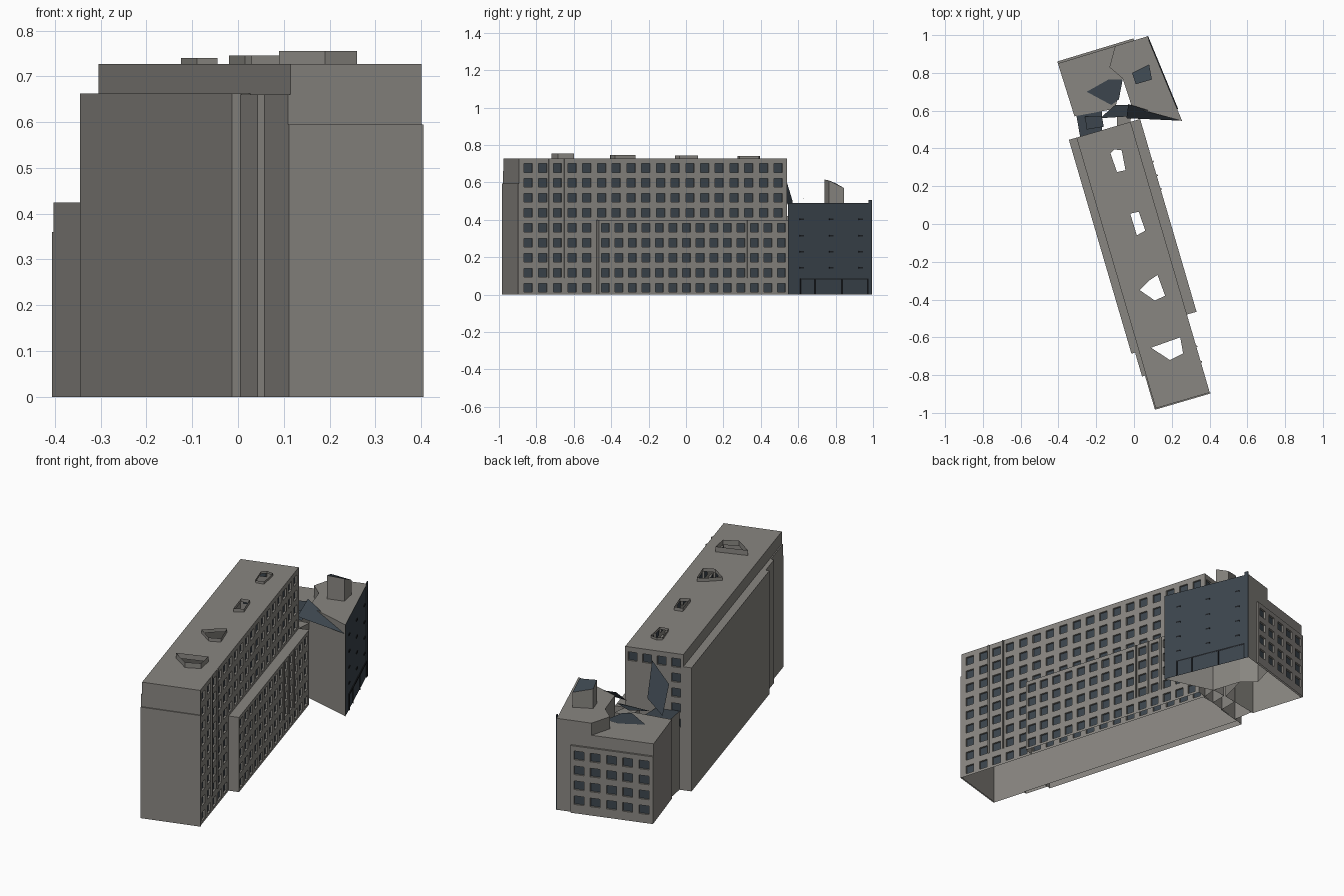
import bpy, bmesh
from mathutils import Vector

if "Cube" in bpy.data.objects:
    bpy.data.objects.remove(bpy.data.objects["Cube"])


def material(name, rgb):
    m = bpy.data.materials.new(name)
    m.use_nodes = True
    m.diffuse_color = (*rgb, 1)
    m.node_tree.nodes["Principled BSDF"].inputs["Base Color"].default_value = (*rgb, 1)
    return m


MATS = [material("warm grey concrete", (0.25, 0.24, 0.22)),
        material("dark slate glass", (0.045, 0.06, 0.075)),
        material("black trim", (0.012, 0.014, 0.017))]
GREY, DARK, BLACK = range(3)


def finish(name, bm):
    me = bpy.data.meshes.new(name)
    bm.to_mesh(me)
    bm.free()
    for m in MATS:
        me.materials.append(m)
    ob = bpy.data.objects.new(name, me)
    bpy.context.collection.objects.link(ob)
    return ob


def prism(name, pts, z0, z1, mat=GREY, top=GREY, skip=(), dark=(), cap=True):
    """Open-bottomed block on a counter-clockwise footprint; z1 may be per corner."""
    n = len(pts)
    zs = z1 if isinstance(z1, list) else [z1] * n
    bm = bmesh.new()
    lo = [bm.verts.new((p[0], p[1], z0)) for p in pts]
    hi = [bm.verts.new((p[0], p[1], z)) for p, z in zip(pts, zs)]
    for i in range(n):
        if i not in skip:
            j = (i + 1) % n
            f = bm.faces.new((lo[i], lo[j], hi[j], hi[i]))
            f.material_index = DARK if i in dark else mat
    if cap:
        bm.faces.new(hi).material_index = top
    return finish(name, bm)


def frame(a, b):
    """Unit direction along a wall, and its outward normal."""
    d = (Vector(b) - Vector(a)).normalized()
    return d, Vector((d.y, -d.x))


def facade(name, a, b, z1, cols, rows, w, h, depth=0.01, keep=lambda c, r: True):
    """Wall from a to b with a grid of recessed windows."""
    a, b = Vector(a), Vector(b)
    d, n = frame(a, b)
    us = [0] + [c + s * w / 2 for c in cols for s in (-1, 1)] + [(b - a).length]
    zs = [0] + [r + s * h / 2 for r in rows for s in (-1, 1)] + [z1]
    bm = bmesh.new()
    g = [[bm.verts.new((*(a + d * u), z)) for z in zs] for u in us]
    panes = []
    for i in range(len(us) - 1):
        for j in range(len(zs) - 1):
            f = bm.faces.new((g[i][j], g[i + 1][j], g[i + 1][j + 1], g[i][j + 1]))
            if i % 2 and j % 2 and keep(i // 2, j // 2):
                panes.append(f)
    for f in bmesh.ops.extrude_discrete_faces(bm, faces=panes)["faces"]:
        f.material_index = DARK
        bmesh.ops.translate(bm, verts=f.verts, vec=(-n.x * depth, -n.y * depth, 0))
    return finish(name, bm)


def plate(name, a, b, t0, t1, z0, z1, thick, mat=GREY):
    """Thin strip fixed to the wall from a to b."""
    d, n = frame(a, b)
    p, q = Vector(a) + d * t0, Vector(a) + d * t1
    return prism(name, [p + n * thick, q + n * thick, q, p], z0, z1, mat, mat)


def sheet(name, pts, mat=DARK):
    bm = bmesh.new()
    bm.faces.new([bm.verts.new(p) for p in pts]).material_index = mat
    return finish(name, bm)


# Long slab: u runs from the front end to the back, v from west to east
ORIGIN, ALONG, ACROSS = Vector((0.115, -0.976)), Vector((-0.281, 0.96)), Vector((0.96, 0.281))


def P(u, v):
    return ORIGIN + ALONG * u + ACROSS * v


def block(name, u0, u1, v0, v1, z1, **kw):
    return prism(name, [P(u0, v0), P(u0, v1), P(u1, v1), P(u1, v0)], 0, z1, **kw)


L, W, H = 1.493, 0.298, 0.727
ROWS = [0.037 + 0.08 * i for i in range(9)]
block("slab_walls", 0, L, 0, W, H, skip=(1, 2), cap=False)
facade("slab_east_wall", P(0, W), P(L, W), H,
       [0.05 + 0.082 * i for i in range(18)], ROWS, 0.047, 0.046)
facade("slab_back_wall", P(L, W), P(L, 0), H, [0.038 + 0.074 * i for i in range(4)],
       ROWS, 0.045, 0.046, keep=lambda c, r: r == 8 or (c == 3 and r > 3))

# Roof with open light shafts and their curbs
SHAFTS = [
    (0.74, [(-0.125, 0.375), (-0.09, 0.275), (-0.045, 0.285), (-0.065, 0.39), (-0.105, 0.395)]),
    (0.745, [(-0.02, 0.055), (0.015, -0.06), (0.06, -0.035), (0.025, 0.065)]),
    (0.746, [(0.03, -0.35), (0.11, -0.405), (0.165, -0.38), (0.125, -0.27), (0.08, -0.30)]),
    (0.755, [(0.09, -0.655), (0.19, -0.72), (0.26, -0.685), (0.245, -0.60)])]
roof = bmesh.new()
for loop in [[P(0, 0), P(0, W), P(L, W), P(L, 0)]] + [s[1] for s in SHAFTS]:
    vs = [roof.verts.new((p[0], p[1], H)) for p in loop]
    for i, v in enumerate(vs):
        roof.edges.new((v, vs[(i + 1) % len(vs)]))
bmesh.ops.triangle_fill(roof, use_beauty=True, edges=roof.edges[:], normal=(0, 0, 1))
for f in roof.faces:
    f.normal_update()
    if f.normal.z < 0:
        f.normal_flip()
finish("slab_roof", roof)
for i, (z, loop) in enumerate(SHAFTS):
    prism(f"roof_curb_{i + 1}", loop, H, z, cap=False)

# Stepped cladding on the blank west side and the front end
block("west_cladding", 0.314, L, -0.042, 0, 0.662, skip=(1,))
block("west_step", 0.182, 0.314, -0.022, 0, 0.66, skip=(1,))
block("west_corner", 0, 0.182, -0.006, 0, 0.66, skip=(1,))
block("front_cladding", -0.006, 0, -0.006, W + 0.003, 0.595, skip=(2,))

# Lower east wing
V, U = W + 0.053, 0.43
block("wing", U, L, W, V, 0.4, skip=(1, 3))
facade("wing_east_wall", P(U, V), P(L, V), 0.4,
       [0.035 + 0.0755 * i for i in range(14)], ROWS[:5], 0.045, 0.046)

# Slim ribs on the window walls
for t in (0.168, 0.255):
    plate("slab_rib", P(0, W), P(L, W), t - 0.004, t + 0.004, 0.09, H, 0.006)
for t in (0.677, 0.752, 0.828):
    plate("wing_rib", P(U, V), P(L, V), t - 0.004, t + 0.004, 0.09, 0.4, 0.006)

# Rear building: low west part and taller east part
NW, N, NE, SE = (-0.403, 0.85), (0, 0.972), (0.07, 0.993), (0.255, 0.545)
MID = [(-0.10, 0.942), (-0.13, 0.83), (-0.06, 0.77)]
prism("rear_west_part", [NW, (-0.315, 0.57), (-0.10, 0.61)] + MID[::-1], 0, 0.425)
prism("rear_east_part", MID + [(-0.01, 0.617), SE, NE, N], 0, 0.49, dark=(4,))
d, n = frame(N, NW)
out = [Vector(p) + n * 0.011 for p in (NW, N)]
prism("rear_window_ledge", [out[0], NW, N, out[1]], 0, 0.36, skip=(1, 3))
facade("rear_window_wall", out[1], out[0], 0.36, [0.043 + 0.083 * i for i in range(5)],
       [0.07 + 0.08 * i for i in range(4)], 0.05, 0.046)

# Dark east face with ground-floor panels and small vents
plate("east_edge_post", SE, NE, 0.465, 0.485, 0, 0.505, 0.005, DARK)
plate("ground_band", SE, NE, 0.07, 0.465, 0.08, 0.087, 0.005, BLACK)
for t in (0.07, 0.155, 0.31, 0.46):
    plate("ground_mullion", SE, NE, t, t + 0.006, 0, 0.085, 0.005, BLACK)
for t in (0.08, 0.25, 0.42):
    for z in (0.14, 0.225, 0.31, 0.40):
        plate("vent", SE, NE, t - 0.012, t + 0.012, z, z + 0.008, 0.004, BLACK)

# Chimney block with a sloping dark top, and a sunken dark roof patch
prism("roof_chimney", [(-0.01, 0.80), (0.01, 0.74), (0.095, 0.765), (0.08, 0.845)],
      0.49, [0.595, 0.615, 0.61, 0.57], top=DARK)
sheet("roof_patch", [(x, y, 0.43) for x, y in
                     [(-0.25, 0.70), (-0.12, 0.63), (-0.08, 0.66), (-0.06, 0.765), (-0.135, 0.765)]])

# Link between the two buildings, with broken sloping sheets
prism("link_west", [(-0.285, 0.46), (-0.17, 0.49), (-0.17, 0.60), (-0.305, 0.575)], 0, 0.42, top=DARK)
prism("link_east", [(-0.09, 0.52), (-0.02, 0.53), (-0.01, 0.62), (-0.09, 0.61)], 0, 0.40)
sheet("leaning_sheet", [(-0.16, 0.515, 0.68), (-0.25, 0.50, 0.57), (-0.26, 0.57, 0.43),
                        (-0.17, 0.57, 0.50)])
sheet("sloping_sheet", [(-0.03, 0.635, 0.52), (-0.04, 0.56, 0.45), (0.25, 0.547, 0.44)])
sheet("link_sheet", [(-0.18, 0.56, 0.43), (-0.02, 0.57, 0.43), (-0.03, 0.63, 0.46), (-0.10, 0.63, 0.44)])
